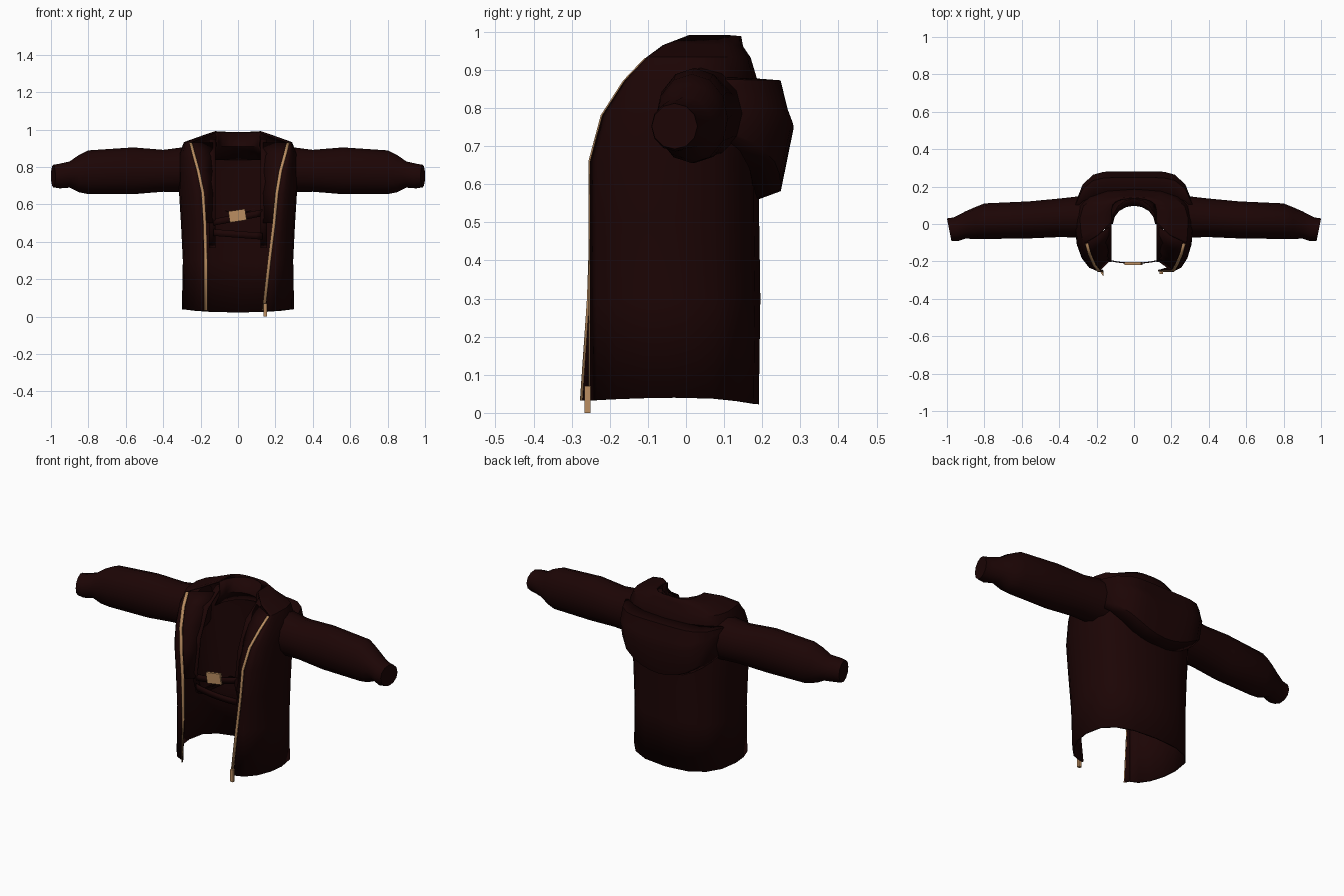
import bpy, bmesh, math

cube = bpy.data.objects.get("Cube")
if cube:
    bpy.data.objects.remove(cube, do_unlink=True)


def material(name, rgb):
    mat = bpy.data.materials.new(name)
    mat.use_nodes = True
    mat.diffuse_color = (*rgb, 1)
    bsdf = mat.node_tree.nodes["Principled BSDF"]
    bsdf.inputs["Base Color"].default_value = (*rgb, 1)
    bsdf.inputs["Roughness"].default_value = 0.9
    return mat


MAROON = material("dark maroon cloth", (0.0115, 0.0014, 0.0014))
TAN = material("tan metal", (0.50, 0.27, 0.12))


def finish(name, bm, mat, angle=40):
    bmesh.ops.recalc_face_normals(bm, faces=bm.faces)
    mesh = bpy.data.meshes.new(name)
    bm.to_mesh(mesh)
    bm.free()
    mesh.materials.append(mat)
    obj = bpy.data.objects.new(name, mesh)
    bpy.context.collection.objects.link(obj)
    bpy.ops.object.select_all(action="DESELECT")
    obj.select_set(True)
    bpy.context.view_layer.objects.active = obj
    bpy.ops.object.shade_smooth_by_angle(angle=math.radians(angle))
    return obj


def sheet(name, rows, mat, thickness=0.0, closed=False, caps=False):
    """Skin rows of points; optionally wrap, cap and thicken the skin."""
    bm = bmesh.new()
    grid = [[bm.verts.new(p) for p in row] for row in rows]
    count = len(rows[0])
    for low, high in zip(grid, grid[1:]):
        for i in range(count if closed else count - 1):
            j = (i + 1) % count
            bm.faces.new((low[i], low[j], high[j], high[i]))
    if caps:
        bm.faces.new(grid[0])
        bm.faces.new(grid[-1])
    obj = finish(name, bm, mat)
    if thickness:
        mod = obj.modifiers.new("thickness", "SOLIDIFY")
        mod.thickness = thickness
        mod.offset = 0
    return obj


def box(name, size, centre, mat, tilt=0.0):
    bm = bmesh.new()
    bmesh.ops.create_cube(bm, size=1)
    bmesh.ops.scale(bm, vec=size, verts=bm.verts)
    obj = finish(name, bm, mat)
    obj.location = centre
    obj.rotation_euler.y = tilt
    return obj


# Torso levels: height, half width, front y, back y, left edge x, right edge x
LEVELS = [
    (.04, .295, -.247, .186, .145, .18),
    (.3, .29, -.247, .19, .175, .18),
    (.5, .30, -.247, .187, .20, .185),
    (.66, .31, -.247, .187, .215, .195),
    (.78, .31, -.215, .187, .235, .22),
    (.87, .31, -.157, .183, .26, .245),
    (.93, .285, -.10, .165, .275, .26),
    (.96, .2, -.06, .145, .19, .19),
    (.987, .12, .01, .14, .12, .12),
]


def half_section(level, side):
    z, width, front, back, left, right = level
    edge = left if side > 0 else right
    mid, reach = (front + back) / 2, (back - front) / 2
    points = []
    for k in range(9):
        a = math.pi * k / 8
        s, c = math.sin(a), math.cos(a)
        # The front panels slope back; the back is fuller
        start, power = (edge, 1.05) if k < 4 else (0, .8)
        x = start + (width - start) * max(s, 0) ** power
        y = mid - reach * math.copysign(abs(c) ** power, c)
        drop = (.5 if y > 0 else .12) * y * y if z < .1 else 0
        points.append((side * x, y, z - drop))
    return points


# Open-fronted torso with the shoulders and collar
torso = [half_section(lv, -1) + half_section(lv, 1)[-2::-1] for lv in LEVELS]
sheet("jacket_body", torso, MAROON, thickness=.01)

# Inside of the collar, folding in and then back to the lining
COLLAR = [(.985, .12, .135), (.91, .115, .10), (.84, .15, .17)]
collar = []
for z, width, depth in COLLAR:
    angles = [math.pi * k / 8 for k in range(9)]
    collar.append([(width * math.cos(a), depth * math.sin(a), z)
                   for a in angles])
sheet("collar_lining", collar, MAROON, thickness=.005)

# Sleeves: x, middle y, middle z, y radius, z radius
SLEEVE = [
    (.25, .04, .788, .113, .123), (.4, .033, .78, .103, .112),
    (.56, .022, .78, .099, .125), (.8, .015, .772, .095, .117),
    (.85, .005, .765, .085, .10), (.9, -.005, .76, .073, .07),
    (.965, -.028, .752, .063, .066), (1, -.03, .752, .06, .06),
]
for side, label in ((1, "left"), (-1, "right")):
    rings = []
    for x, y, z, ry, rz in SLEEVE:
        ring = []
        for k in range(12):
            a = math.tau * k / 12
            across = ry * math.cos(a)
            slant = .2 * (across - ry) if x > .95 else 0
            ring.append((side * (x + slant), y + across,
                         z + rz * math.sin(a)))
        rings.append(ring)
    sheet(label + "_sleeve", rings, MAROON, closed=True, caps=True)

# Lowered hood draped over the back and shoulders
PROFILE = [(.15, .875), (.245, .868), (.262, .79), (.277, .745),
           (.245, .585), (.175, .56)]
hood = []
for k in range(13):
    t = k / 6 - 1
    depth, drape = 1 - t ** 6, 1 - t * t
    hood.append([(.325 * t, .07 + (y - .07) * depth,
                  z * drape + (.82 + (z - .74) * .4) * (1 - drape))
                 for y, z in PROFILE])
sheet("hood", hood, MAROON, thickness=.01)

# Zip tapes facing inwards along both front edges, backed with cloth
for side, label in ((1, "left"), (-1, "right")):
    tape, backing = [], []
    for lv in LEVELS[:7]:
        x, y, z = half_section(lv, side)[0]
        flare = .07 * max(0, .4 - z) if side < 0 else 0
        row = [(x, y - .007, z), (x - side * .016, y - .004 - flare, z)]
        tape.append(row)
        backing.append([(px + side * .001, py + .006, pz)
                        for px, py, pz in row])
    sheet(label + "_zip", tape, TAN, thickness=.004)
    sheet(label + "_zip_backing", backing, MAROON, thickness=.005)
box("zip_pull", (.018, .016, .07), (.145, -.258, .035), TAN)

# Inner straps hanging from the neck, and lapels folding in to meet them
PATH = [(.12, .93), (.02, .945), (-.1, .87), (-.17, .72),
        (-.2, .53), (-.16, .4), (.15, .37)]
LAPEL_Y = (-.2, -.18, -.14, -.09, -.02)
for side, label in ((1, "left"), (-1, "right")):
    band = [[(side * .12, y, z), (side * .155, y, z)] for y, z in PATH]
    sheet(label + "_inner_strap", band, MAROON, thickness=.008)
    lapel = []
    for lv, inner_y in zip(LEVELS[2:7], LAPEL_Y):
        x, y, z = half_section(lv, side)[0]
        lapel.append([(x, y, z), (side * .135, inner_y, z)])
    sheet(label + "_lapel", lapel, MAROON, thickness=.006)

# Chest strap with its buckle, and the plain belt beneath
for name, height, slope in (("chest_strap", .53, .025),
                            ("lower_strap", .44, -.01)):
    strap = []
    for k in range(9):
        t = k / 4 - 1
        x, y, z = .13 * t, -.21 + .015 * t * t, height + slope * t
        strap.append([(x, y, z - .018), (x, y, z + .018)])
    sheet(name, strap, MAROON, thickness=.006)
box("buckle", (.09, .016, .06), (-.003, -.212, .54), TAN, tilt=-.15)
